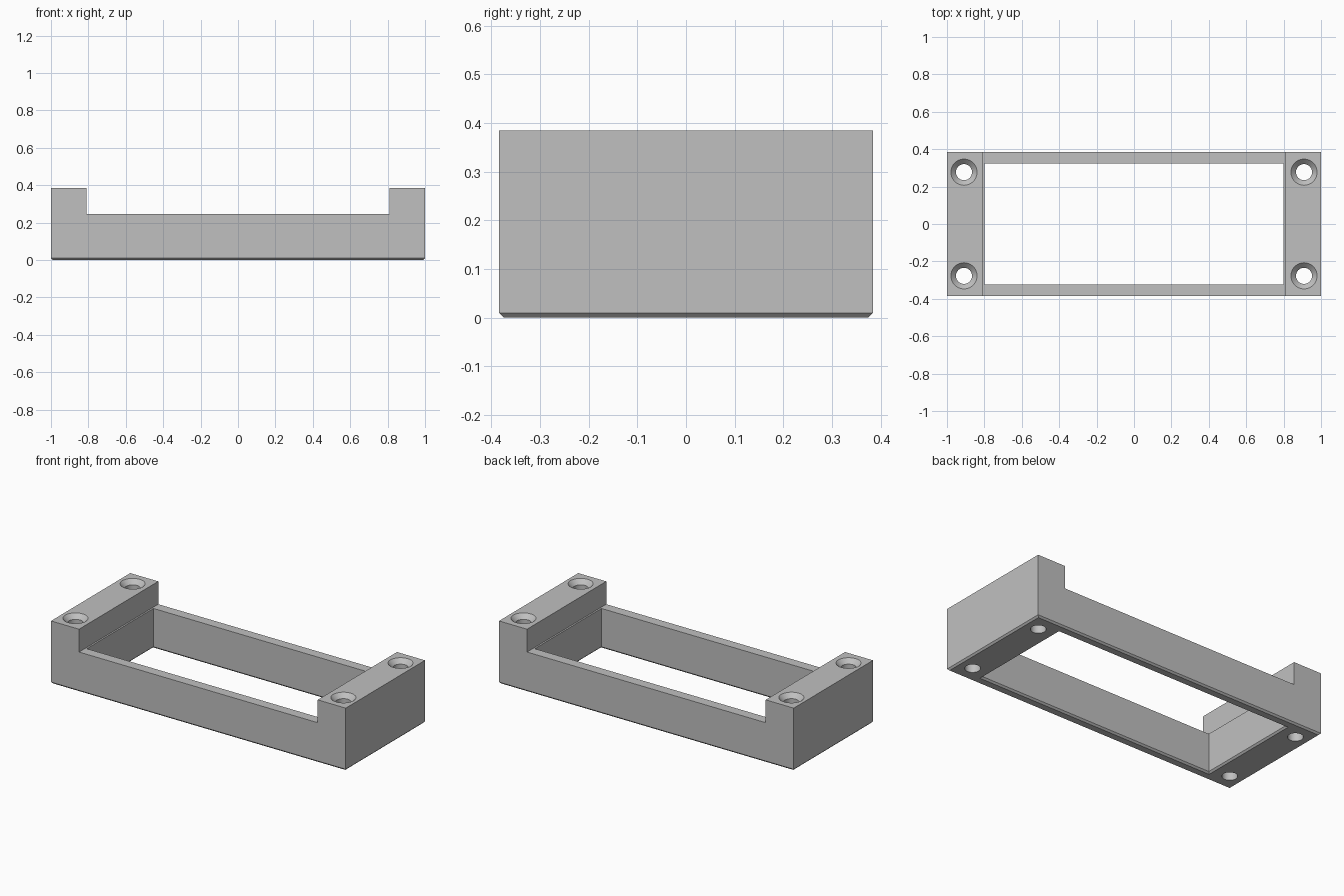
import bpy
import bmesh
import math

cube = bpy.data.objects.get("Cube")
if cube:
    bpy.data.objects.remove(cube, do_unlink=True)

HALF_Y, TOP, RAIL, CHAMFER = 0.384, 0.385, 0.245, 0.01
OPEN_X, OPEN_Y, STEP_X = 0.8, 0.323, 0.81
HOLE_X, HOLE_Y, HOLE_R, SINK_R = 0.909, 0.277, 0.043, 0.07

grey = bpy.data.materials.new("light grey")
grey.use_nodes = True
grey.diffuse_color = (0.53, 0.53, 0.53, 1)
grey.node_tree.nodes["Principled BSDF"].inputs["Base Color"].default_value = grey.diffuse_color


def make_object(name, bm):
    bmesh.ops.recalc_face_normals(bm, faces=bm.faces)
    mesh = bpy.data.meshes.new(name)
    bm.to_mesh(mesh)
    bm.free()
    mesh.materials.append(grey)
    obj = bpy.data.objects.new(name, mesh)
    bpy.context.collection.objects.link(obj)
    return obj


def loft(name, rings):
    """Closed solid through a stack of rings with equal point counts."""
    bm = bmesh.new()
    loops = [[bm.verts.new(p) for p in ring] for ring in rings]
    n = len(loops[0])
    for low, high in zip(loops, loops[1:]):
        for i in range(n):
            j = (i + 1) % n
            bm.faces.new((low[i], low[j], high[j], high[i]))
    bm.faces.new(loops[0])
    bm.faces.new(loops[-1])
    return make_object(name, bm)


def rectangle(hx, hy, z):
    return [(sx * hx, sy * hy, z) for sx, sy in ((-1, -1), (1, -1), (1, 1), (-1, 1))]


def circle(x, y, r, z, n=40):
    return [(x + r * math.cos(math.tau * i / n), y + r * math.sin(math.tau * i / n), z)
            for i in range(n)]


def cut(target, cutter):
    cutter.hide_render = True
    mod = target.modifiers.new("cut", 'BOOLEAN')
    mod.operation = 'DIFFERENCE'
    mod.solver = 'EXACT'
    mod.object = cutter
    bpy.context.view_layer.objects.active = target
    bpy.ops.object.modifier_apply(modifier=mod.name)
    bpy.data.objects.remove(cutter, do_unlink=True)


# Body: stepped side profile with raised end blocks, extruded front to back
bm = bmesh.new()
profile = [(-1, 0), (1, 0), (1, TOP), (STEP_X, TOP), (STEP_X, RAIL),
           (-STEP_X, RAIL), (-STEP_X, TOP), (-1, TOP)]
face = bm.faces.new([bm.verts.new((x, -HALF_Y, z)) for x, z in profile])
extruded = bmesh.ops.extrude_face_region(bm, geom=[face])["geom"]
bmesh.ops.translate(bm, vec=(0, 2 * HALF_Y, 0),
                    verts=[v for v in extruded if isinstance(v, bmesh.types.BMVert)])
# Small chamfer around the underside
bottom = [e for e in bm.edges if all(v.co.z < 0.001 for v in e.verts)]
bmesh.ops.bevel(bm, geom=bottom, offset=CHAMFER, segments=1, affect='EDGES')
frame = make_object("mounting_frame", bm)

# Rectangular opening, flared at the bottom to chamfer its lower rim
flare = 2 * CHAMFER
cut(frame, loft("opening_cutter", [
    rectangle(OPEN_X + flare, OPEN_Y + flare, -CHAMFER),
    rectangle(OPEN_X, OPEN_Y, CHAMFER),
    rectangle(OPEN_X, OPEN_Y, 1)]))

# Countersunk screw holes in the four corners
depth = SINK_R - HOLE_R
for sx in (-1, 1):
    for sy in (-1, 1):
        x, y = sx * HOLE_X, sy * HOLE_Y
        cut(frame, loft("hole_cutter", [
            circle(x, y, HOLE_R, -0.1),
            circle(x, y, HOLE_R, TOP - depth),
            circle(x, y, SINK_R + 0.01, TOP + 0.01)]))

bpy.ops.object.select_all(action='DESELECT')
frame.select_set(True)
bpy.context.view_layer.objects.active = frame
bpy.ops.object.shade_smooth_by_angle(angle=math.radians(30))
